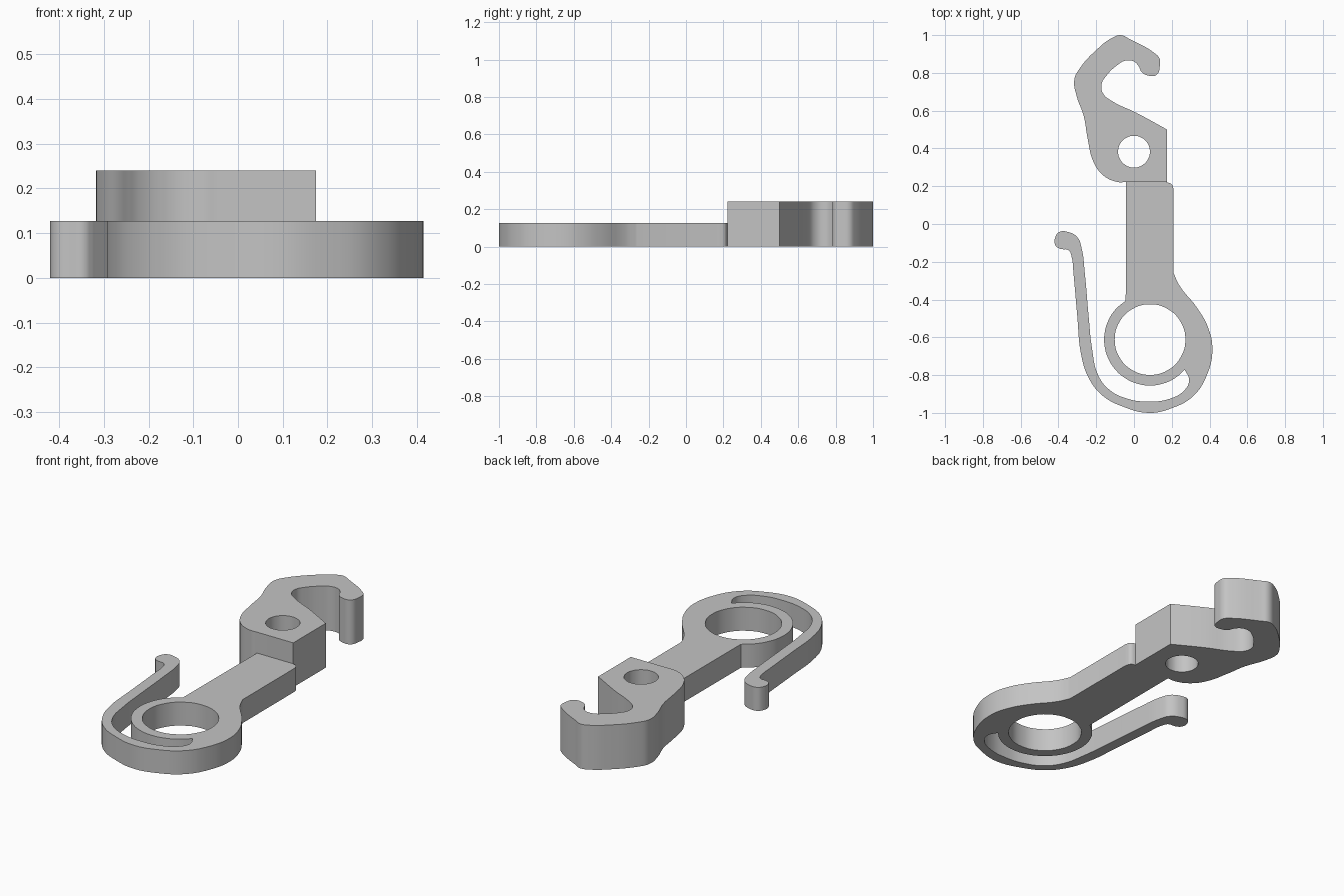
import bpy
import bmesh
from math import cos, sin, radians

default_cube = bpy.data.objects.get("Cube")
if default_cube:
    bpy.data.objects.remove(default_cube, do_unlink=True)

SHARP = "VECTOR"
ROUND = "AUTO"

grey = bpy.data.materials.new("plain grey")
grey.use_nodes = True
grey.diffuse_color = (0.55, 0.55, 0.55, 1)
grey.node_tree.nodes["Principled BSDF"].inputs["Base Color"].default_value = grey.diffuse_color


def arc(centre, radius, start, end, steps):
    """Points along a circular arc, angles in degrees."""
    angles = [radians(start + (end - start) * i / steps) for i in range(steps + 1)]
    return [(centre[0] + radius * cos(a), centre[1] + radius * sin(a)) for a in angles]


def circle(centre, radius):
    return arc(centre, radius, 0, 360, 12)[:-1]


def plate(name, height, outlines):
    """Extrude closed smooth outlines (first is the rim, the rest are holes)."""
    curve = bpy.data.curves.new(name, "CURVE")
    curve.dimensions = "2D"
    curve.fill_mode = "BOTH"
    curve.resolution_u = 5
    curve.extrude = height / 2
    for outline in outlines:
        spline = curve.splines.new("BEZIER")
        spline.bezier_points.add(len(outline) - 1)
        spline.use_cyclic_u = True
        for knot, point in zip(spline.bezier_points, outline):
            knot.co = (point[0], point[1], 0)
            kind = point[2] if len(point) > 2 else ROUND
            knot.handle_left_type = knot.handle_right_type = kind
    helper = bpy.data.objects.new(name + " outline", curve)
    bpy.context.collection.objects.link(helper)
    bpy.context.view_layer.update()
    depsgraph = bpy.context.evaluated_depsgraph_get()
    mesh = bpy.data.meshes.new_from_object(helper.evaluated_get(depsgraph))
    bpy.data.objects.remove(helper, do_unlink=True)

    # Weld caps to walls and stand the plate on the ground
    bm = bmesh.new()
    bm.from_mesh(mesh)
    bmesh.ops.remove_doubles(bm, verts=bm.verts, dist=0.0002)
    bmesh.ops.translate(bm, verts=bm.verts, vec=(0, 0, height / 2))
    bmesh.ops.recalc_face_normals(bm, faces=bm.faces)
    bm.to_mesh(mesh)
    bm.free()
    mesh.materials.clear()
    mesh.materials.append(grey)

    part = bpy.data.objects.new(name, mesh)
    bpy.context.collection.objects.link(part)
    bpy.ops.object.select_all(action="DESELECT")
    part.select_set(True)
    bpy.context.view_layer.objects.active = part
    bpy.ops.object.shade_smooth_by_angle(angle=radians(30))
    return part


# Thick hook with a small pivot hole
hook_mouth = [
    (0.175, 0.222, SHARP), (0.175, 0.5, SHARP), (0.01, 0.59), (-0.115, 0.65),
    (-0.163, 0.69), (-0.172, 0.74), (-0.15, 0.78), (-0.09, 0.84), (-0.045, 0.865),
    (0, 0.86), (0.025, 0.835), (0.04, 0.805), (0.07, 0.787),
]
hook_tip = [(0.12, 0.79), (0.137, 0.84), (0.135, 0.877), (0.115, 0.9)]
hook_back = [
    (-0.025, 0.98), (-0.07, 1), (-0.12, 0.983), (-0.19, 0.93), (-0.29, 0.82),
    (-0.316, 0.765), (-0.303, 0.675), (-0.267, 0.575), (-0.245, 0.45),
    (-0.215, 0.33), (-0.16, 0.255), (-0.085, 0.222), (-0.045, 0.222, SHARP),
]
plate("hook", 0.24, [hook_mouth + hook_tip + hook_back, circle((0, 0.383), 0.084)])

# Thin arm, ring and springy clip in one plate
ring_centre = (0.085, -0.612)
arm_side = [
    (-0.042, 0.222, SHARP), (0.17, 0.222, SHARP), (0.2, 0.21), (0.21, 0.18, SHARP),
    (0.21, -0.26, SHARP), (0.24, -0.325),
]
outer_bow = [
    (0.335, -0.445), (0.393, -0.55), (0.415, -0.66), (0.39, -0.79), (0.315, -0.91),
    (0.2, -0.975), (0.08, -1), (-0.05, -0.97), (-0.165, -0.91), (-0.24, -0.815),
    (-0.28, -0.69), (-0.3, -0.49), (-0.32, -0.265), (-0.33, -0.175),
]
clip_tip = [
    (-0.345, -0.14), (-0.395, -0.13), (-0.417, -0.11), (-0.415, -0.065),
    (-0.395, -0.042), (-0.35, -0.042), (-0.3, -0.07), (-0.278, -0.125),
]
inner_bow = [
    (-0.26, -0.265), (-0.24, -0.49), (-0.222, -0.66), (-0.19, -0.8), (-0.13, -0.878),
    (-0.035, -0.925), (0.07, -0.94), (0.19, -0.925), (0.27, -0.877), (0.292, -0.825),
]
ring_rim = arc(ring_centre, 0.243, -41, -238, 12)
ring_rim[0] += (SHARP,)
ring_rim[-1] += (SHARP,)
plate("ring_arm_and_clip", 0.127, [
    arm_side + outer_bow + clip_tip + inner_bow + ring_rim,
    circle(ring_centre, 0.187),
])
